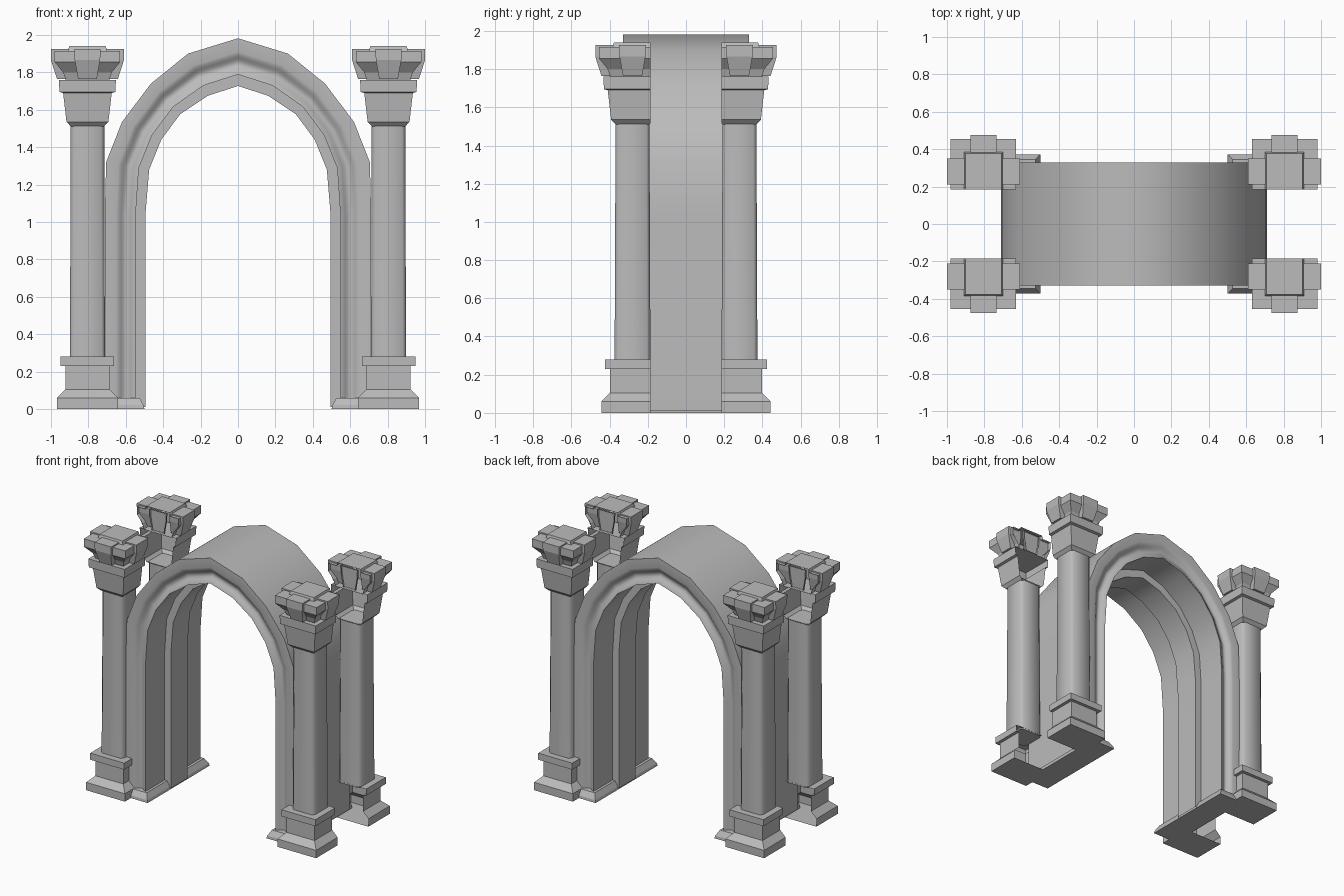
import bpy, bmesh, math
from mathutils import Matrix, Vector

if "Cube" in bpy.data.objects:
    bpy.data.objects.remove(bpy.data.objects["Cube"], do_unlink=True)

stone = bpy.data.materials.new("grey_stone")
stone.use_nodes = True
GREY = (0.5, 0.5, 0.5, 1)
stone.diffuse_color = GREY
stone.node_tree.nodes["Principled BSDF"].inputs["Base Color"].default_value = GREY

CX, CY, CUT = 0.805, -0.28, -0.185   # column centre and its cut plane


def finish(bm, name, smooth=None, mirror_y=True):
    """Turn a bmesh into a mirrored stone object."""
    mesh = bpy.data.meshes.new(name)
    bm.to_mesh(mesh)
    bm.free()
    obj = bpy.data.objects.new(name, mesh)
    bpy.context.collection.objects.link(obj)
    mesh.materials.append(stone)
    if smooth:
        bpy.ops.object.select_all(action="DESELECT")
        bpy.context.view_layer.objects.active = obj
        obj.select_set(True)
        bpy.ops.object.shade_smooth_by_angle(angle=math.radians(smooth))
    mod = obj.modifiers.new("mirror", "MIRROR")
    mod.use_axis = (True, mirror_y, False)
    return obj


def loft(bm, rings):
    """Skin closed rings of points and cap both ends."""
    loops = [[bm.verts.new(p) for p in ring] for ring in rings]
    n = len(loops[0])
    for a, b in zip(loops, loops[1:]):
        for i in range(n):
            j = (i + 1) % n
            bm.faces.new((a[i], a[j], b[j], b[i]))
    bm.faces.new(loops[0][::-1])
    bm.faces.new(loops[-1])


def rect(x0, x1, y0, y1, z):
    return [(x0, y0, z), (x1, y0, z), (x1, y1, z), (x0, y1, z)]


def square(r, z, c=0):
    """Square ring of half width r, with corners chamfered by c."""
    if not c:
        return rect(-r, r, -r, r, z)
    k = r - c
    return [(-k, -r, z), (k, -r, z), (r, -k, z), (r, k, z),
            (k, r, z), (-k, r, z), (-r, k, z), (-r, -k, z)]


def column_part(name, ring_sets, smooth=None):
    """Lofts placed on the column centre and cut open on the inner side."""
    bm = bmesh.new()
    for rings in ring_sets:
        loft(bm, rings)
    bmesh.ops.recalc_face_normals(bm, faces=bm.faces)
    bmesh.ops.translate(bm, verts=bm.verts, vec=(CX, CY, 0))
    bmesh.ops.bisect_plane(bm, geom=bm.verts[:] + bm.edges[:] + bm.faces[:],
                           plane_co=(0, CUT, 0), plane_no=(0, 1, 0), clear_outer=True)
    finish(bm, name, smooth)


# Column base with a sloped foot and a slab
column_part("column_base", [[square(r, z) for r, z in (
    (0.163, 0), (0.163, 0.06), (0.118, 0.105), (0.118, 0.23),
    (0.143, 0.23), (0.143, 0.28), (0.09, 0.28))]])

# Shaft with softened corners, slightly tapered
column_part("column_shaft", [[square(0.094, 0.27, 0.018), square(0.09, 1.2, 0.018),
                              square(0.09, 1.515, 0.018)]], 50)

# Flared neck with a slab on top
column_part("column_neck", [[square(r, z) for r, z in (
    (0.088, 1.51), (0.112, 1.535), (0.13, 1.69), (0.15, 1.695),
    (0.152, 1.76), (0.1, 1.76))]])

# Capital body, undercut below its slab
column_part("capital", [[square(r, z) for r, z in (
    (0.115, 1.755), (0.13, 1.80), (0.175, 1.855), (0.175, 1.915),
    (0.105, 1.915), (0.097, 1.94))]])

# One tapering bracket in the middle of each capital side
brackets = []
for turn in range(4):
    rot = Matrix.Rotation(turn * math.pi / 2, 3, "Z")
    rings = [rect(-0.05, 0.05, -0.163, -0.08, 1.765),
             rect(-0.068, 0.068, -0.195, -0.08, 1.865),
             rect(-0.07, 0.07, -0.195, -0.08, 1.925)]
    brackets.append([[rot @ Vector(p) for p in ring] for ring in rings])
column_part("capital_brackets", brackets)

# Arch: outer and inner outline points from the crown to the foot
OUTER = [(0, 1.982), (0.267, 1.90), (0.465, 1.74), (0.62, 1.535),
         (0.705, 1.32), (0.712, 1.04), (0.712, 0.01)]
INNER = [(0, 1.727), (0.16, 1.675), (0.31, 1.575), (0.41, 1.44),
         (0.475, 1.28), (0.495, 1.04), (0.495, 0.01)]
# Cross-section: share of the way inwards, and depth, with a hollow moulding
EDGE0, EDGE1, FRONT, BELT = 0.28, 0.76, 0.33, 0.1
section = [(0, 0), (0, FRONT)]
for i in range(9):
    t = i / 8
    section.append((EDGE0 + (EDGE1 - EDGE0) * t,
                    FRONT - 0.03 * math.sin(math.pi * t) ** 2))
section += [(EDGE1, BELT), (1, BELT), (1, 0)]

bm = bmesh.new()
grid = []
for o, n in zip(OUTER, INNER):
    grid.append([bm.verts.new((o[0] + (n[0] - o[0]) * t, -d, o[1] + (n[1] - o[1]) * t))
                 for t, d in section])
for a, b in zip(grid, grid[1:]):
    for i in range(len(section) - 1):
        bm.faces.new((a[i], a[i + 1], b[i + 1], b[i]))
bm.normal_update()
bm.faces.ensure_lookup_table()
if bm.faces[0].normal.z < 0:
    bmesh.ops.reverse_faces(bm, faces=bm.faces)
finish(bm, "arch", 40)

# Low flared plinth under each arch pier
bm = bmesh.new()
loft(bm, [rect(0.5, 0.7, -0.372, 0.372, 0), rect(0.505, 0.7, -0.37, 0.37, 0.02),
          rect(0.527, 0.7, -0.345, 0.345, 0.06)])
bmesh.ops.recalc_face_normals(bm, faces=bm.faces)
finish(bm, "pier_plinth", mirror_y=False)
